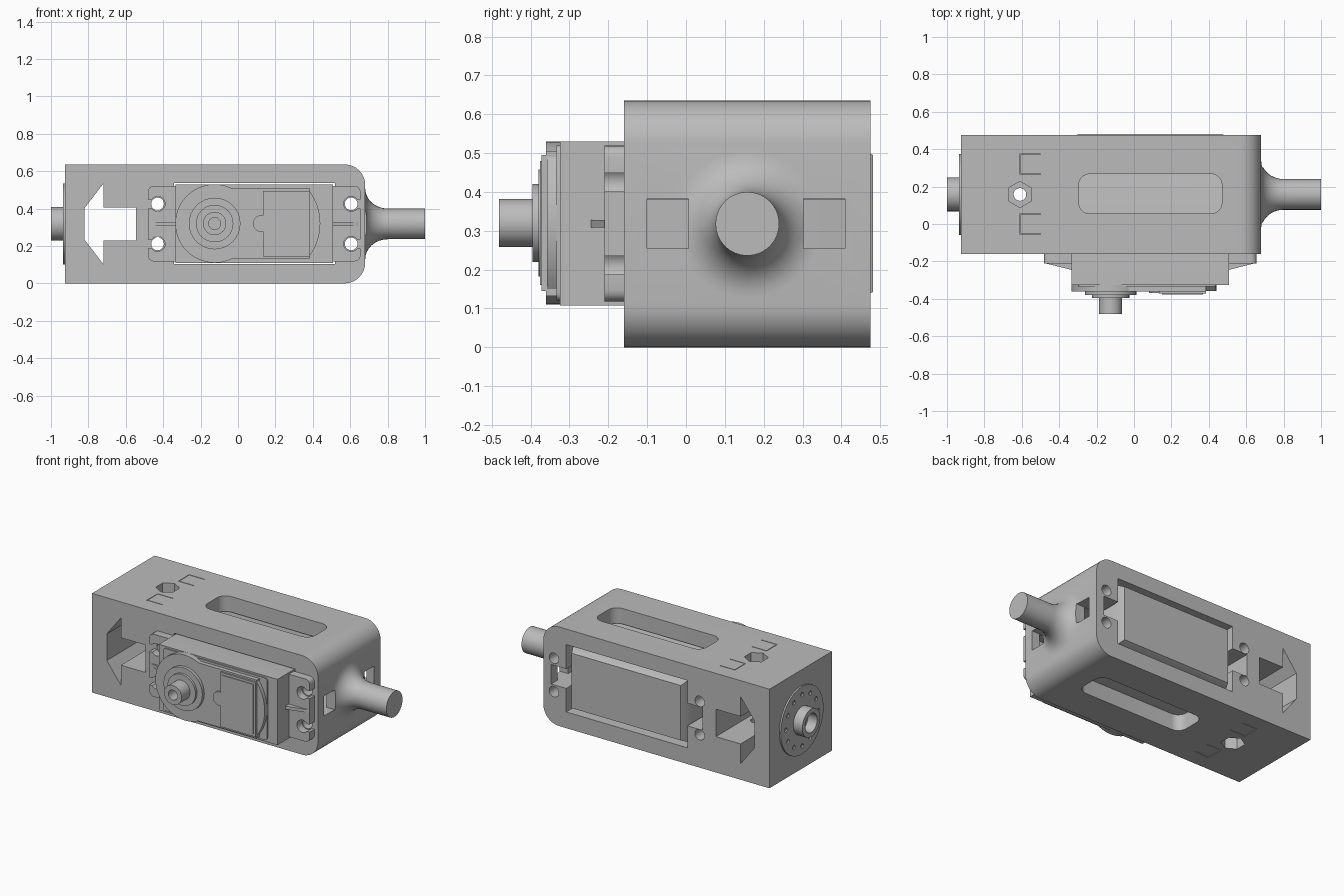
import bpy, bmesh, math
from math import pi, cos, sin

old = bpy.data.objects.get("Cube")
if old:
    bpy.data.objects.remove(old, do_unlink=True)

grey = bpy.data.materials.new("plain grey")
grey.use_nodes = True
colour = (0.5, 0.5, 0.5, 1)
grey.diffuse_color = colour
grey.node_tree.nodes["Principled BSDF"].inputs["Base Color"].default_value = colour


# ---- outlines
def rect(a0, a1, b0, b1):
    return [(a0, b0), (a1, b0), (a1, b1), (a0, b1)]


def circle(a, b, r, n=32, turn=0):
    return [(a + r * cos(2 * pi * i / n + turn), b + r * sin(2 * pi * i / n + turn))
            for i in range(n)]


def rounded(a0, a1, b0, b1, radii, n=8):
    """Rectangle with a radius per corner: low-low, high-low, high-high, low-high."""
    pts = []
    for k, ((a, b), r) in enumerate(zip(rect(a0, a1, b0, b1), radii)):
        if r == 0:
            pts.append((a, b))
            continue
        ca = a + r if k in (0, 3) else a - r
        cb = b + r if k in (0, 1) else b - r
        for i in range(n + 1):
            t = pi + k * pi / 2 + i / n * pi / 2
            pts.append((ca + r * cos(t), cb + r * sin(t)))
    return pts


# ---- solids
def place(axis, a, b, d):
    return {"x": (d, a, b), "y": (a, d, b), "z": (a, b, d)}[axis]


def solid(name, axis, stations):
    """Loft equal-length outlines, given as (position, outline), along an axis."""
    bm = bmesh.new()
    rings = [[bm.verts.new(place(axis, a, b, d)) for a, b in pts] for d, pts in stations]
    n = len(rings[0])
    bm.faces.new(rings[0])
    bm.faces.new(rings[-1])
    for low, high in zip(rings, rings[1:]):
        for i in range(n):
            j = (i + 1) % n
            bm.faces.new((low[i], low[j], high[j], high[i]))
    bmesh.ops.recalc_face_normals(bm, faces=bm.faces)
    mesh = bpy.data.meshes.new(name)
    bm.to_mesh(mesh)
    bm.free()
    ob = bpy.data.objects.new(name, mesh)
    bpy.context.collection.objects.link(ob)
    mesh.materials.append(grey)
    return ob


def prism(name, axis, pts, lo, hi):
    return solid(name, axis, [(lo, pts), (hi, pts)])


def combine(ob, other, how="DIFFERENCE"):
    bpy.context.view_layer.objects.active = ob
    mod = ob.modifiers.new(how.title(), "BOOLEAN")
    mod.operation, mod.solver, mod.object = how, "EXACT", other
    bpy.ops.object.modifier_apply(modifier=mod.name)
    bpy.data.objects.remove(other, do_unlink=True)


def cut(ob, axis, pts, lo, hi):
    combine(ob, prism("cutter", axis, pts, lo, hi))


FRONT, BACK, TOP = -0.16, 0.475, 0.636
MY, MZ = 0.158, 0.318            # centre of the end shafts
SCREWS = [(x, MZ + s * 0.107) for x in (-0.43, 0.605) for s in (-1, 1)]

# ---- housing with its flared end shaft
housing = prism("housing", "y", rounded(-0.925, 0.68, 0, TOP, (0, 0.11, 0.11, 0)), FRONT, BACK)
flare = [(0.6, 0.19), (0.68, 0.19)]
for i in range(1, 9):
    t = i / 8 * pi / 2
    flare.append((0.68 + 0.12 * sin(t), 0.082 + 0.108 * (1 - sin(t) ** 0.5 * 1) if i < 3
                  else 0.082 + 0.108 * (1 - math.sqrt(1 - (1 - sin(t)) ** 2))))
# quarter-round fillet from the end face to the shaft
flare = flare[:2] + [(0.68 + 0.12 * (1 - cos(i / 8 * pi / 2)),
                      0.19 - 0.108 * sin(i / 8 * pi / 2)) for i in range(1, 9)]
flare.append((1.0, 0.082))
combine(housing, solid("end_shaft", "x", [(x, circle(MY, MZ, r)) for x, r in flare]), "UNION")

# servo pocket, with a cable notch at each end
cut(housing, "y", rect(-0.342, 0.518, 0.104, 0.536), -0.5, 0.8)
cut(housing, "y", rect(-0.45, -0.3, 0.245, 0.39), -0.5, 0.8)
cut(housing, "y", rect(0.5, 0.625, 0.255, 0.38), -0.5, 0.8)
for x, z in SCREWS:
    cut(housing, "y", circle(x, z, 0.034, 20), -0.5, 0.8)
# arrow opening
upper = [(-0.545, 0.088), (-0.72, 0.088), (-0.72, 0.215), (-0.82, 0.085)]
arrow = [(x, MZ + h) for x, h in upper] + [(x, MZ - h) for x, h in reversed(upper)]
cut(housing, "y", arrow, -0.5, 0.8)
# long rounded slots above and below the pocket
cut(housing, "z", rounded(-0.295, 0.47, 0.055, 0.268, (0.06,) * 4), -0.2, 0.9)
# nut recesses and bolt hole
cut(housing, "z", circle(-0.61, MY, 0.034, 20), -0.2, 0.9)
for lo, hi in ((-0.2, 0.08), (TOP - 0.08, 0.9)):
    cut(housing, "z", circle(-0.61, MY, 0.07, 6, pi / 2), lo, hi)
    # fine bracket-shaped slits
    for y in (0.0, 0.32):
        w, e = 0.004, 0.055
        slit = [(-0.5, y - e), (-0.5, y - e + w), (-0.61 + w, y - e + w), (-0.61 + w, y + e - w),
                (-0.5, y + e - w), (-0.5, y + e), (-0.61, y + e), (-0.61, y - e)]
        cut(housing, "z", slit, lo, hi)
# end windows
for y in (-0.1, 0.302):
    cut(housing, "x", rect(y, y + 0.107, 0.255, 0.382), 0.56, 0.95)

# ---- drive disc and hub on the other end
disc = prism("drive_disc", "x", circle(MY, MZ, 0.217, 48), -0.935, -0.915)
for y, z in circle(MY, MZ, 0.165, 12):
    cut(disc, "x", circle(y, z, 0.014, 12), -0.95, -0.926)
hub = prism("drive_hub", "x", circle(MY, MZ, 0.09), -1.0, -0.92)
cut(hub, "x", circle(MY, MZ, 0.06), -1.1, -0.93)

# ---- servo case, chamfered at the back
solid("servo_case", "y", [(-0.325, rect(-0.335, 0.508, 0.108, 0.53)),
                          (0.41, rect(-0.335, 0.508, 0.108, 0.53)),
                          (0.482, rect(-0.3, 0.475, 0.143, 0.495))])

# ---- mounting ears with open screw slots and a small rib
for name, x0, x1, radii, root in (("left", 0.5, 0.655, (0, 0.03, 0.03, 0), 0.508),
                                  ("right", -0.482, -0.33, (0.03, 0, 0, 0.03), -0.335)):
    ear = prism(name + "_ear", "y", rounded(x0, x1, 0.118, 0.52, radii, 4), -0.21, FRONT)
    tip = x1 if name == "left" else x0
    for x, z in SCREWS:
        if x0 < x < x1:
            cut(ear, "y", circle(x, z, 0.04, 20), -0.4, 0)
            cut(ear, "y", rect(min(x, tip * 1.1), max(x, tip * 1.1), z - 0.024, z + 0.024), -0.4, 0)
    prism(name + "_ear_rib", "z", [(tip, -0.208), (root, -0.245), (root, -0.2), (tip, -0.2)],
          0.308, 0.328)

# ---- servo front cover
GX, GZ = -0.125, 0.32
prism("front_cover", "y", rect(GX, 0.385, 0.132, 0.506), -0.36, -0.32)
prism("gear_cover", "y", circle(GX, GZ, 0.21, 48), -0.36, -0.32)
prism("cover_step", "y", rounded(-0.3, 0.44, 0.12, 0.52, (0.02,) * 4, 3), -0.333, -0.32)
end_arc = [(0.15 + 0.29 * cos(t * 0.09), GZ + 0.29 * sin(t * 0.09)) for t in range(-7, 8)]
prism("cover_arc", "y", end_arc, -0.358, -0.32)
prism("cover_panel", "y", rect(0.135, 0.385, 0.145, 0.495), -0.372, -0.35)
prism("panel_rim", "y", rect(0.15, 0.37, 0.16, 0.48), -0.376, -0.36)
prism("cover_bump", "y", circle(0.125, GZ, 0.045, 20), -0.37, -0.35)

# ---- stepped output shaft
prism("output_boss", "y", circle(GX, GZ, 0.138), -0.38, -0.35)
prism("output_collar", "y", circle(GX, GZ, 0.1), -0.395, -0.37)
output = prism("output_shaft", "y", circle(GX, GZ, 0.062), -0.482, -0.38)
cut(output, "y", circle(GX, GZ, 0.032, 20), -0.6, -0.41)

# ---- smooth curved faces, sharp edges kept
for ob in bpy.context.scene.objects:
    ob.select_set(ob.type == "MESH")
bpy.context.view_layer.objects.active = housing
bpy.ops.object.shade_smooth_by_angle(angle=math.radians(30))
